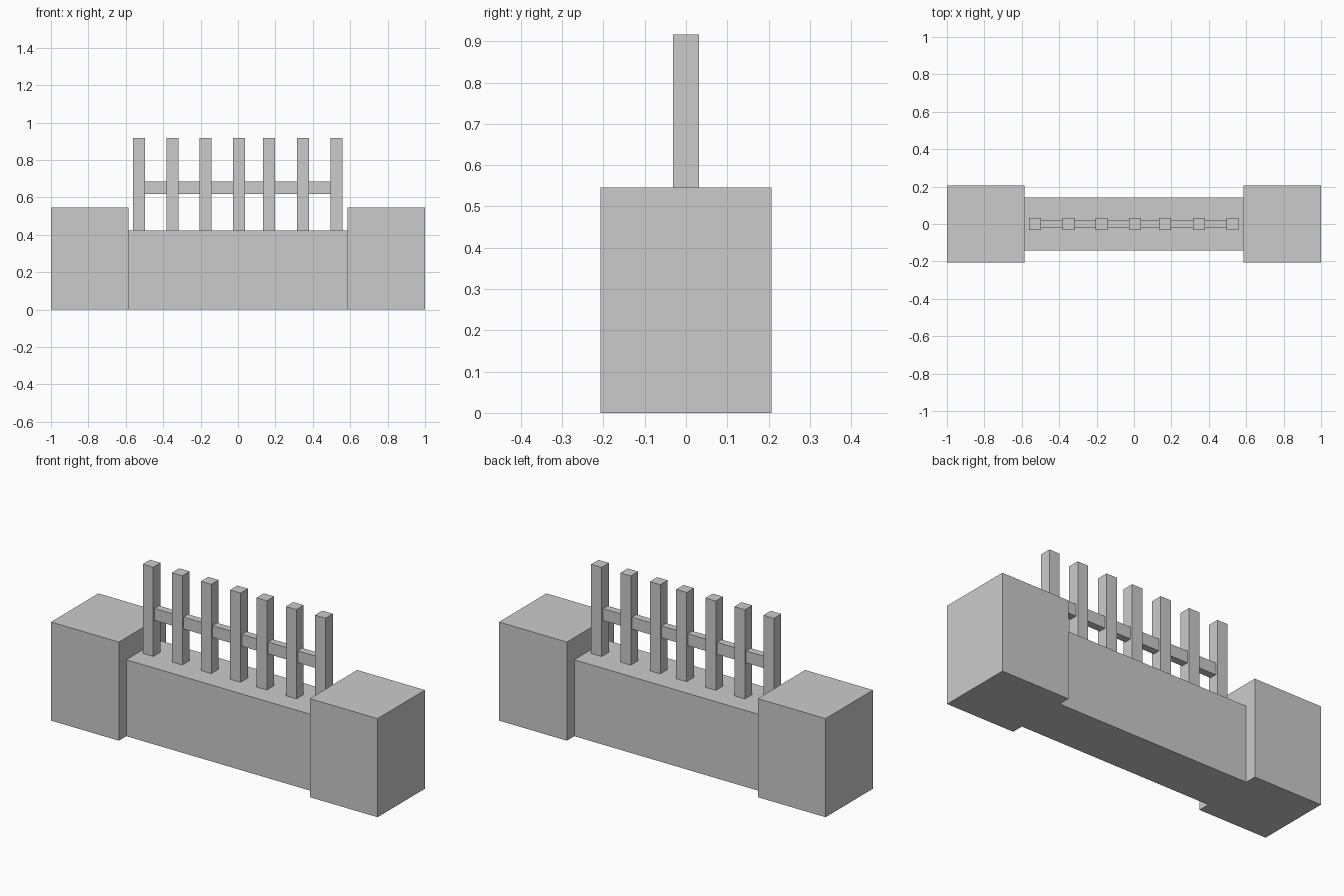
import bpy, bmesh
from mathutils import Vector

if "Cube" in bpy.data.objects:
    bpy.data.objects.remove(bpy.data.objects["Cube"])


def box(name, lo, hi):
    """Axis-aligned box between two corners."""
    lo, hi = Vector(lo), Vector(hi)
    bm = bmesh.new()
    bmesh.ops.create_cube(bm, size=1.0)
    for v in bm.verts:
        v.co = Vector(((v.co[i] + 0.5) * (hi[i] - lo[i]) + lo[i]) for i in range(3))
    mesh = bpy.data.meshes.new(name)
    bm.to_mesh(mesh)
    bm.free()
    obj = bpy.data.objects.new(name, mesh)
    bpy.context.collection.objects.link(obj)
    return obj


BLOCK_X = 0.585      # inner face of the end blocks
WALL_TOP = 0.423
POST_HALF = 0.032
POSTS = (-0.529, -0.351, -0.173, 0.006, 0.167, 0.348, 0.526)

# End blocks
box("end_block_left", (-1, -0.207, 0), (-BLOCK_X, 0.207, 0.546))
box("end_block_right", (BLOCK_X, -0.207, 0), (1, 0.207, 0.546))

# Low wall between them
box("low_wall", (-BLOCK_X, -0.142, 0), (BLOCK_X, 0.142, WALL_TOP))

# Fence posts
for i, x in enumerate(POSTS):
    box(f"fence_post_{i + 1}", (x - POST_HALF, -POST_HALF, WALL_TOP),
        (x + POST_HALF, POST_HALF, 0.917))

# Rail sections spanning each gap between posts
for i, (a, b) in enumerate(zip(POSTS, POSTS[1:])):
    box(f"fence_rail_{i + 1}", (a + POST_HALF, -0.02, 0.618),
        (b - POST_HALF, 0.02, 0.684))
